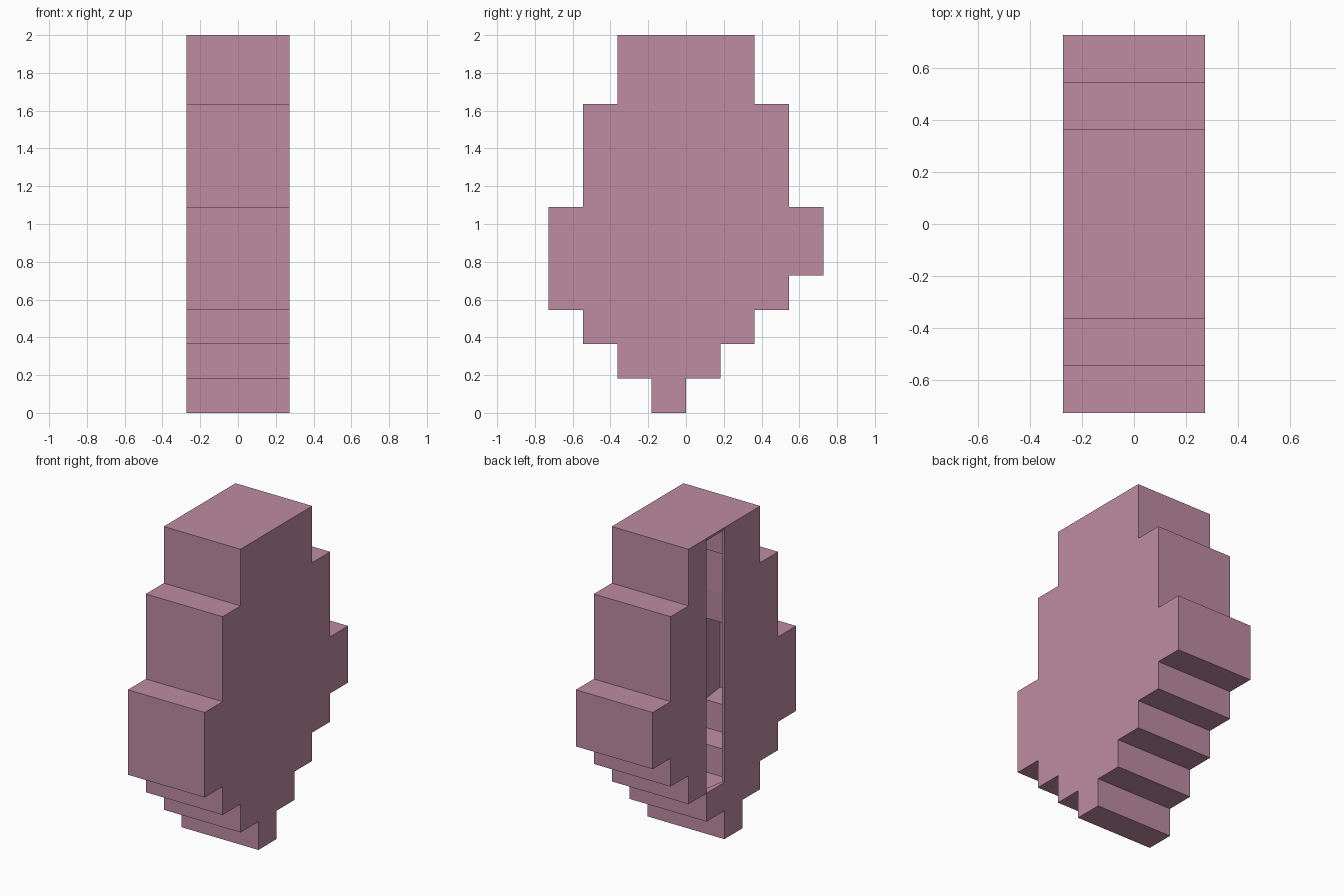
import bpy, bmesh

if "Cube" in bpy.data.objects:
    bpy.data.objects.remove(bpy.data.objects["Cube"], do_unlink=True)

U = 2 / 11          # block size
HALF = 1.5 * U      # half the width
WALL = 0.018        # shell thickness

# Dusty pink material
pink = bpy.data.materials.new("dusty_pink")
pink.use_nodes = True
colour = (0.515, 0.262, 0.361, 1)
pink.diffuse_color = colour
pink.node_tree.nodes["Principled BSDF"].inputs["Base Color"].default_value = colour

# Stepped profile: bottom and top of each block column, front to back
columns = [(3, 6), (2, 9), (1, 11), (0, 11), (1, 11), (2, 11), (3, 9), (4, 6)]
SLOT_COLUMN, SLOT_BOTTOM = 4, 2

bm = bmesh.new()
for i, (low, high) in enumerate(columns):
    for k in range(low, high):
        corners = ((i, k), (i + 1, k), (i + 1, k + 1), (i, k + 1))
        bm.faces.new([bm.verts.new((HALF, (a - 4) * U, b * U)) for a, b in corners])
bmesh.ops.remove_doubles(bm, verts=bm.verts[:], dist=0.001)

# Extrude across the width, keeping both side caps
caps = bm.faces[:]
result = bmesh.ops.extrude_face_region(bm, geom=caps, use_keep_orig=True)
moved = [g for g in result["geom"] if isinstance(g, bmesh.types.BMVert)]
bmesh.ops.translate(bm, verts=moved, vec=(-2 * HALF, 0, 0))
bmesh.ops.recalc_face_normals(bm, faces=bm.faces[:])

# Open the tall slot in the right side
slot = []
for f in bm.faces:
    c = f.calc_center_median()
    if c.x < -HALF + 0.001 and 0 < c.y < U and c.z > SLOT_BOTTOM * U:
        slot.append(f)
bmesh.ops.delete(bm, geom=slot, context='FACES')

mesh = bpy.data.meshes.new("stepped_shell")
bm.to_mesh(mesh)
bm.free()
mesh.materials.append(pink)
shell = bpy.data.objects.new("stepped_shell", mesh)
bpy.context.collection.objects.link(shell)

# Hollow wall thickness, grown inward
solid = shell.modifiers.new("wall", 'SOLIDIFY')
solid.thickness = WALL
solid.offset = -1
solid.use_even_offset = True
